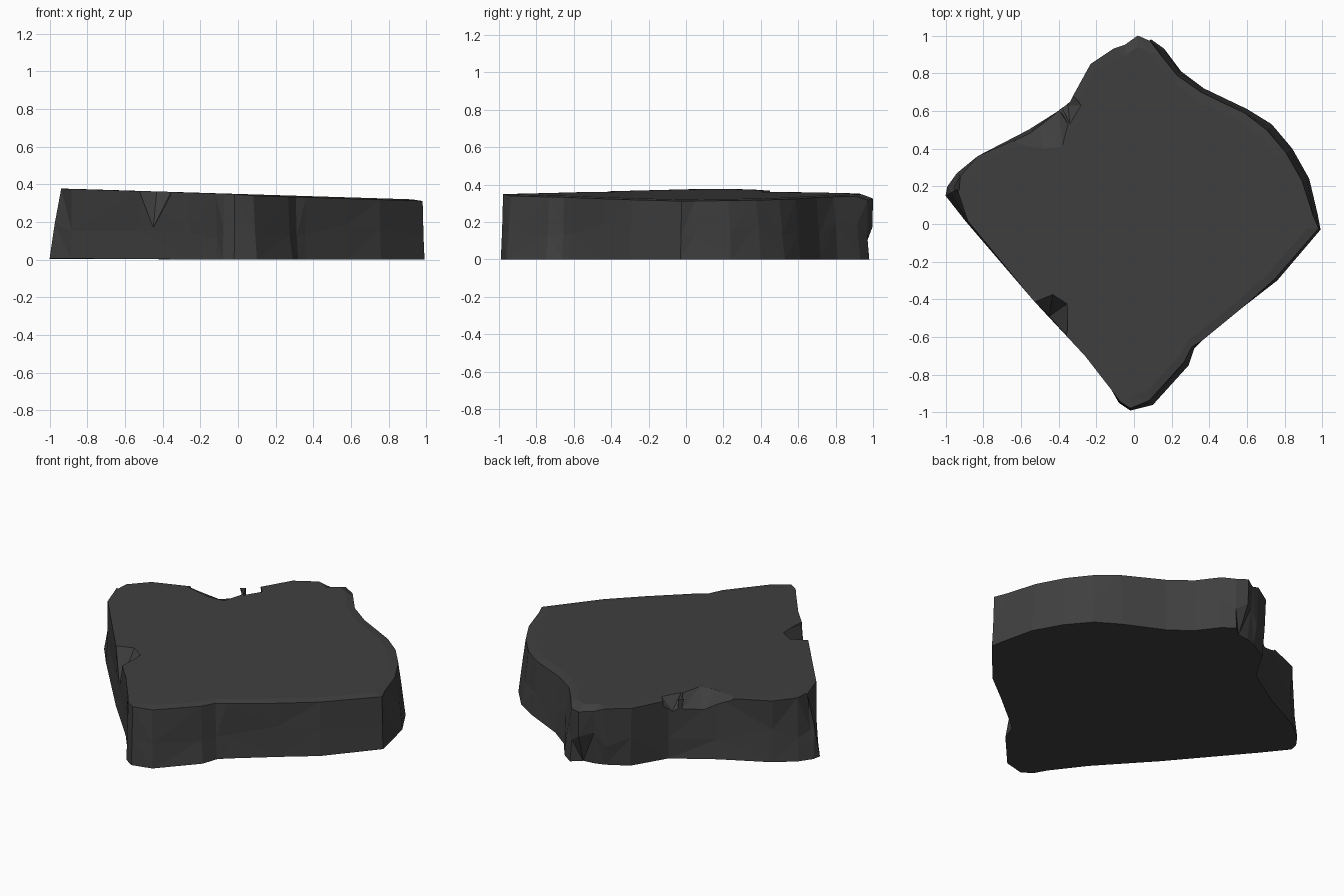
import bpy, bmesh, random
from mathutils import Vector

if "Cube" in bpy.data.objects:
    bpy.data.objects.remove(bpy.data.objects["Cube"])

random.seed(4)

# Slab outline, counter-clockwise: x, y, inset (positive leans the top in, negative the bottom)
OUTLINE = [
    (0.99, -0.03, .012), (0.975, 0.05, .025), (0.93, 0.24, .04), (0.84, 0.40, .04),
    (0.73, 0.53, .04), (0.60, 0.61, .025), (0.37, 0.72, .025), (0.25, 0.81, .03),
    (0.16, 0.93, .035), (0.09, 0.98, .01), (0.02, 1.0, -.07), (-0.05, 0.95, -.03),
    (-0.11, 0.93, -.03), (-0.23, 0.85, -.02), (-0.34, 0.65, -.01), (-0.56, 0.50, .02),
    (-0.83, 0.36, .0), (-0.94, 0.27, .025), (-0.99, 0.20, .07), (-1.0, 0.15, .07),
    (-0.89, 0.01, .01), (-0.53, -0.41, .0), (-0.26, -0.70, .0), (-0.12, -0.88, .0),
    (-0.08, -0.95, .01), (-0.02, -0.99, .012), (0.10, -0.96, .03), (0.29, -0.75, .03),
    (0.32, -0.66, .015), (0.36, -0.62, .0), (0.58, -0.44, .0), (0.76, -0.30, .015),
]


def top_z(x):
    return 0.349 - 0.031 * x


def make_object(name, bm):
    bmesh.ops.recalc_face_normals(bm, faces=bm.faces[:])
    mesh = bpy.data.meshes.new(name)
    bm.to_mesh(mesh)
    bm.free()
    obj = bpy.data.objects.new(name, mesh)
    bpy.context.collection.objects.link(obj)
    return obj


def build_slab():
    bm = bmesh.new()
    rings = [[], [], [], []]
    n = len(OUTLINE)
    for i, (x, y, inset) in enumerate(OUTLINE):
        a, b = OUTLINE[i - 1], OUTLINE[(i + 1) % n]
        out = Vector((b[1] - a[1], a[0] - b[0])).normalized()
        p = Vector((x, y))
        low = p + out * min(inset, 0)
        mid = p - out * (max(inset, 0) * .3 + random.uniform(0, .012))
        top = p - out * max(inset, 0)
        drop = (.007 if out.x > 0 else .001) + (.022 if y > .94 else 0)
        inner = top * .94
        rings[0].append(bm.verts.new((*low, 0.006 * (1 - abs(y)) * (x < 0))))
        rings[1].append(bm.verts.new((*mid, .16 + random.uniform(-.05, .05))))
        rings[2].append(bm.verts.new((*top, top_z(top.x) - drop)))
        rings[3].append(bm.verts.new((*inner, top_z(inner.x))))
    for lo, hi in zip(rings, rings[1:]):
        for i in range(n):
            j = (i + 1) % n
            quad = [lo[i], lo[j], hi[j], hi[i]]
            k = i % 2
            bm.faces.new((quad[k], quad[k + 1], quad[k + 2]))
            bm.faces.new((quad[k], quad[k + 2], quad[(k + 3) % 4]))
    bm.faces.new(rings[0][::-1])
    bm.faces.new(rings[3])
    bmesh.ops.triangulate(bm, faces=[f for f in bm.faces if len(f.verts) > 4])
    return make_object("stone_slab", bm)


def chip(slab, name, points):
    """Break a convex chunk off the slab."""
    bm = bmesh.new()
    for p in points:
        bm.verts.new(p)
    res = bmesh.ops.convex_hull(bm, input=bm.verts[:])
    loose = [v for v in bm.verts if not v.link_faces]
    bmesh.ops.delete(bm, geom=loose, context='VERTS')
    cutter = make_object(name, bm)
    cutter.hide_render = True
    cutter.hide_set(True)
    mod = slab.modifiers.new(name, 'BOOLEAN')
    mod.operation = 'DIFFERENCE'
    mod.solver = 'EXACT'
    mod.object = cutter
    bpy.context.view_layer.objects.active = slab
    slab.select_set(True)
    bpy.ops.object.modifier_apply(modifier=mod.name)
    bpy.data.objects.remove(cutter)


slab = build_slab()

# Deep chip on the front left edge
chip(slab, "front_chip", [
    (-.52, -.41, .365), (-.43, -.37, .37), (-.35, -.42, .37), (-.355, -.59, .34),
    (-.45, -.49, .17), (-.50, -.54, .17), (-.43, -.37, .5), (-.35, -.42, .5),
    (-.60, -.50, .5), (-.42, -.68, .5)])

# Shallow broken patches on the back left edge
chip(slab, "back_chip_wide", [
    (-.64, .43, .37), (-.48, .40, .363), (-.38, .41, .362), (-.35, .53, .36),
    (-.50, .54, .29), (-.40, .61, .30), (-.52, .60, .27), (-.64, .43, .5),
    (-.38, .41, .5), (-.34, .53, .5), (-.52, .62, .5)])
chip(slab, "back_chip_narrow", [
    (-.34, .53, .36), (-.28, .63, .359), (-.32, .68, .33), (-.35, .63, .29),
    (-.40, .66, .28), (-.34, .53, .5), (-.28, .63, .5), (-.40, .70, .5)])

# Dark stone colour
stone = bpy.data.materials.new("dark_stone")
stone.diffuse_color = (0.05, 0.05, 0.05, 1)
stone.use_nodes = True
stone.node_tree.nodes["Principled BSDF"].inputs["Base Color"].default_value = stone.diffuse_color
slab.data.materials.clear()
slab.data.materials.append(stone)
for poly in slab.data.polygons:
    poly.use_smooth = False
    poly.material_index = 0
